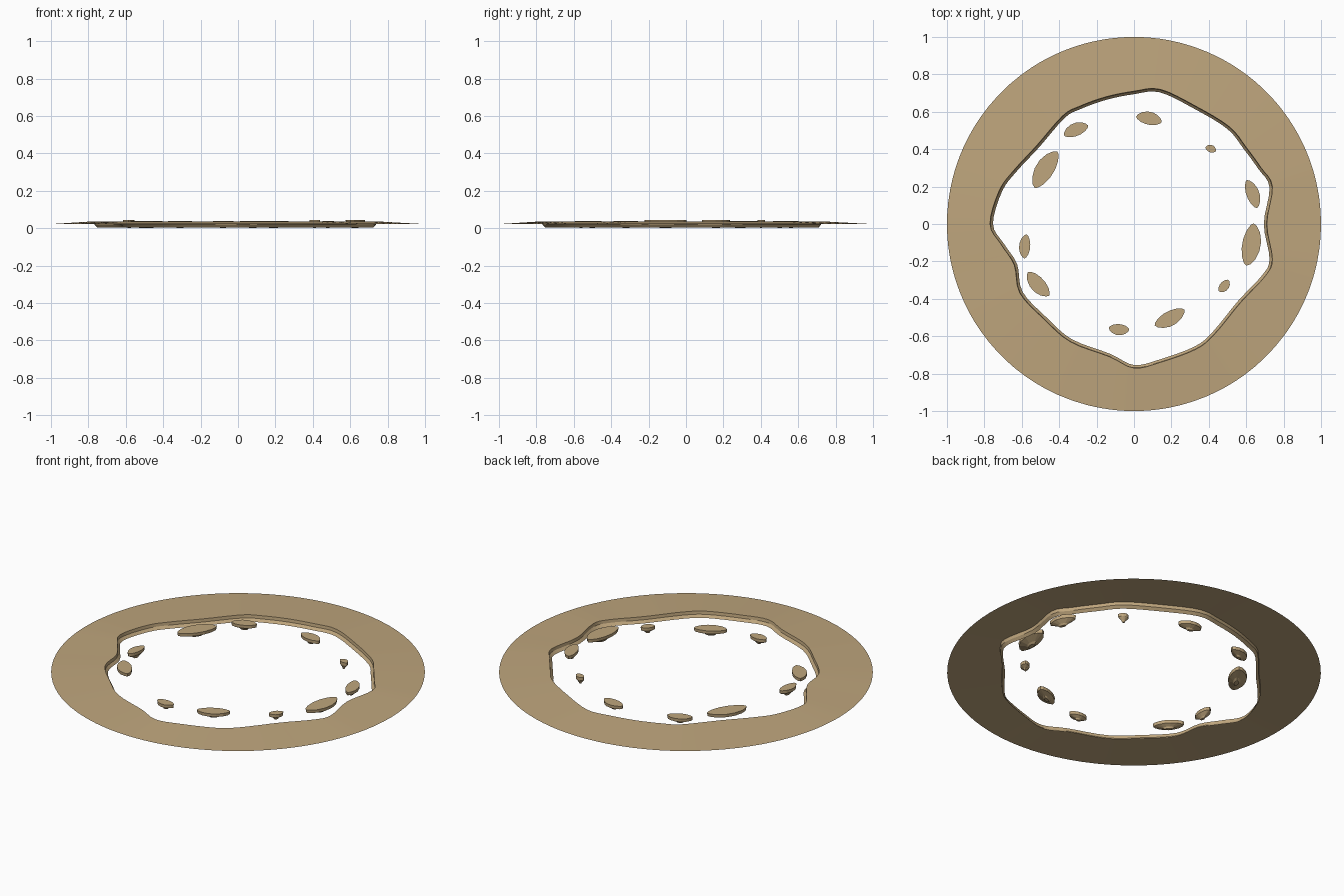
import bpy
import bmesh
import math
from mathutils import Vector, Matrix

if "Cube" in bpy.data.objects:
    bpy.data.objects.remove(bpy.data.objects["Cube"])

# Single sandy stone colour
sand = bpy.data.materials.new("sandy_tan")
sand.use_nodes = True
colour = (0.52, 0.38, 0.205, 1.0)
sand.diffuse_color = colour
sand.node_tree.nodes["Principled BSDF"].inputs["Base Color"].default_value = colour


def smooth_loop(points, steps):
    """Closed Catmull-Rom curve through the given points."""
    result = []
    count = len(points)
    for i in range(count):
        a, b, c, d = (Vector(points[(i + k) % count]) for k in (-1, 0, 1, 2))
        for s in range(steps):
            t = s / steps
            result.append((b * 2 + (c - a) * t
                           + (a * 2 - b * 5 + c * 4 - d) * t * t
                           + (b * 3 - a - c * 3 + d) * t * t * t) / 2)
    return result


def loft(name, loops, cap_ends=False):
    """Join successive closed loops with quads and make an object."""
    bm = bmesh.new()
    rings = [[bm.verts.new(p) for p in loop] for loop in loops]
    for upper, lower in zip(rings, rings[1:]):
        size = len(upper)
        for i in range(size):
            j = (i + 1) % size
            bm.faces.new((upper[i], lower[i], lower[j], upper[j]))
    if cap_ends:
        bm.faces.new(rings[0])
        bm.faces.new(list(reversed(rings[-1])))
        bmesh.ops.recalc_face_normals(bm, faces=bm.faces[:])
    mesh = bpy.data.meshes.new(name)
    bm.to_mesh(mesh)
    bm.free()
    mesh.materials.append(sand)
    obj = bpy.data.objects.new(name, mesh)
    bpy.context.collection.objects.link(obj)
    return obj


def at_height(points, z):
    return [Vector((p.x, p.y, z)) for p in points]


# Irregular edge of the hole, counter-clockwise, in hundredths
rim_points = [
    (71, 0), (74, 20), (68, 30), (60, 41), (51, 52), (33, 63), (14, 72),
    (0, 71), (-15, 68), (-29, 63), (-38, 58), (-52, 42), (-64, 29),
    (-72, 18), (-77, 0), (-71, -11), (-64, -22), (-61, -37), (-48, -51),
    (-34, -63), (-13, -71), (0, -77), (14, -74), (33, -67), (43, -59),
    (57, -42), (70, -28), (74, -19),
]
rim = smooth_loop([Vector(p) / 100 for p in rim_points], 4)
outer = [p.normalized() for p in rim]
lower = [p - p.normalized() * 0.016 for p in rim]

# Ground ring: gentle slope up to the rim, a steep drop, then an inward slope
ring = loft("ground_ring", [
    at_height(outer, 0.022),
    at_height(rim, 0.037),
    at_height([p * 0.997 for p in rim], 0.019),
    at_height(lower, 0.004),
])
bpy.context.view_layer.objects.active = ring
ring.select_set(True)
bpy.ops.object.shade_smooth_by_angle(angle=math.radians(25))


def floating_rock(name, x, y, length, width, degrees, top):
    """Flat-topped leaf-shaped chunk, bulging outward, tapering to a foot."""
    turn = Matrix.Rotation(math.radians(degrees), 2)
    centre = Vector((x, y))
    side = 1 if (turn @ Vector((0, 1))).dot(centre) > 0 else -1
    outline = []
    sides = 14
    for i in range(sides):
        angle = math.tau * i / sides
        across = math.sin(angle) * abs(math.sin(angle)) ** 0.3
        bulge = 0.58 if across * side > 0 else 0.42
        outline.append(turn @ Vector((math.cos(angle) * length / 2,
                                      across * width * bulge)))

    def section(scale, z):
        return at_height([centre + p * scale for p in outline], z)

    return loft(name, [section(1, top), section(0.97, top - 0.018),
                       section(0.4, 0.009), section(0.25, 0)], True)


# Loose chunks: x, y, length, width, turn, top height
rocks = [
    (0.08, 0.56, 0.14, 0.07, -12, 0.038),
    (-0.31, 0.5, 0.14, 0.07, 22, 0.038),
    (-0.47, 0.29, 0.23, 0.1, 58, 0.038),
    (-0.58, -0.12, 0.13, 0.06, 85, 0.045),
    (-0.51, -0.32, 0.17, 0.08, -48, 0.038),
    (-0.08, -0.56, 0.11, 0.06, -5, 0.038),
    (0.19, -0.5, 0.18, 0.08, 28, 0.038),
    (0.48, -0.33, 0.08, 0.05, 50, 0.038),
    (0.62, -0.11, 0.23, 0.1, 80, 0.045),
    (0.63, 0.16, 0.16, 0.07, -70, 0.045),
    (0.41, 0.4, 0.06, 0.04, -20, 0.045),
]
for number, rock in enumerate(rocks, 1):
    floating_rock("floating_rock_%d" % number, *rock)
